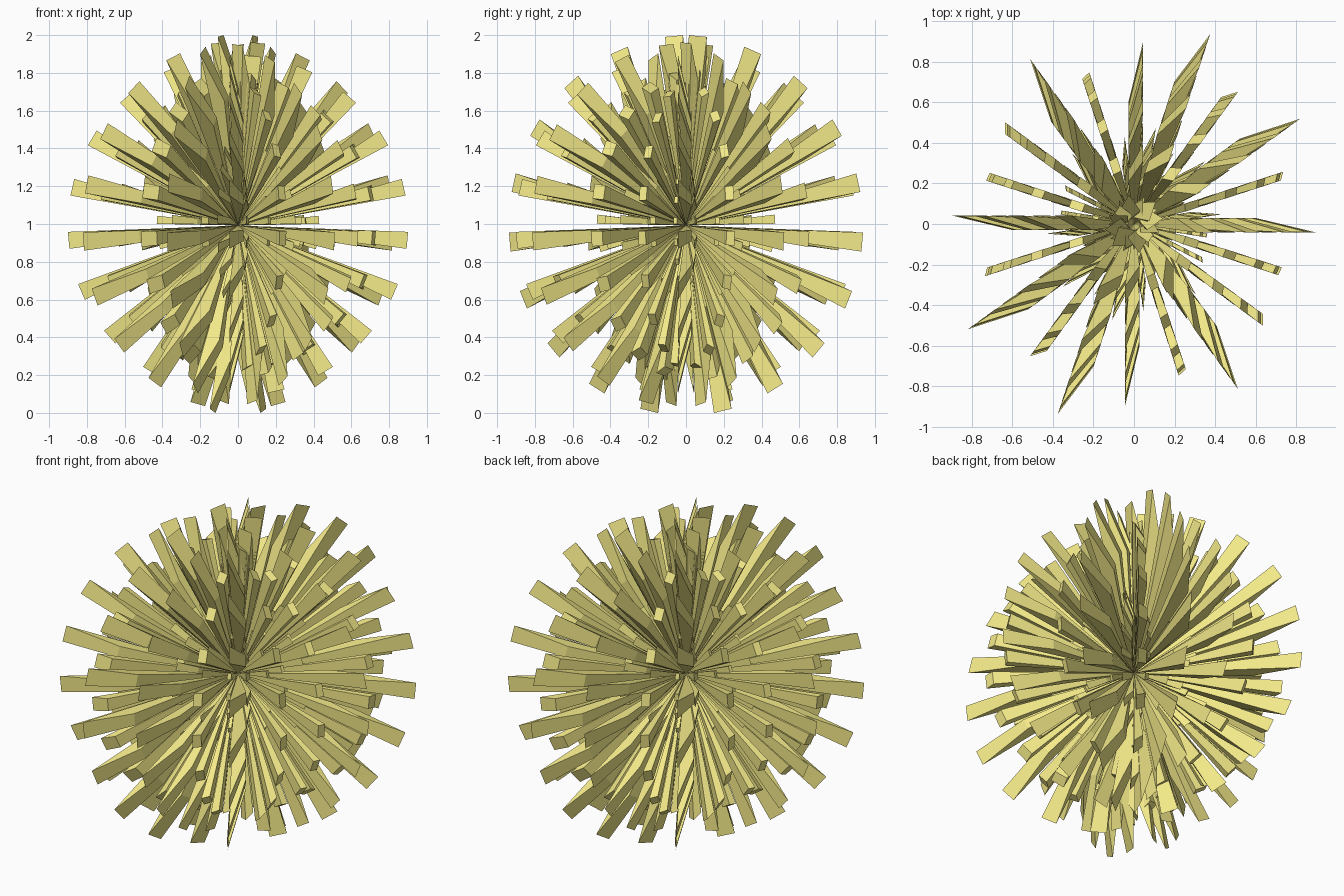
import bpy, bmesh
from math import radians, sin, cos
from mathutils import Vector

if "Cube" in bpy.data.objects:
    bpy.data.objects.remove(bpy.data.objects["Cube"])

mat = bpy.data.materials.new("yellow")
mat.diffuse_color = (0.9, 0.82, 0.25, 1)
mat.use_nodes = True
mat.node_tree.nodes["Principled BSDF"].inputs["Base Color"].default_value = mat.diffuse_color
CENTRE = Vector((0, 0, 0.992))

# per vertical fan: azimuth -> (long R, long offset, short R, short offset)
FANS = {
    90: (0.90, -0.045, 0.60, 0.028),
    72: (1.007, -0.068, 0.73, 0.028),
    54: (0.83, -0.032, 0.76, 0.02),
    36: (0.97, -0.062, 0.67, 0.034),
    18: (0.755, -0.02, 0.78, 0.018),
    0: (0.90, -0.042, 0.60, 0.03),
    -18: (0.755, -0.02, 0.76, 0.022),
    -36: (0.81, -0.032, 0.775, 0.015),
    -54: (0.96, -0.064, 0.65, 0.034),
    -72: (0.78, -0.022, 0.76, 0.022),
}


def ray(bm, az, el, fan, scale):
    """Four-sided ray widening from the centre to a slanted flat end."""
    a, e = radians(az), radians(el)
    d = Vector((cos(a) * cos(e), sin(a) * cos(e), sin(e)))
    side = Vector((-sin(a), cos(a), 0))
    up = d.cross(side)
    r1, o1, r2, o2 = fan
    apex = bm.verts.new(CENTRE)
    end = [bm.verts.new(CENTRE + scale * (d * r + side * o + up * (s * 0.05 * r)))
           for r, o, s in ((r1, o1, -1), (r2, o2, -1), (r2, o2, 1), (r1, o1, 1))]
    bm.faces.new(end)
    for i in range(4):
        bm.faces.new((apex, end[(i + 1) % 4], end[i]))


def burst(name, scale, az_shift, el_start):
    bm = bmesh.new()
    for az, fan in FANS.items():
        for half in (0, 180):
            for k in range(10):
                ray(bm, az + half + az_shift, el_start + 18 * k, fan, scale)
    bmesh.ops.recalc_face_normals(bm, faces=bm.faces)
    me = bpy.data.meshes.new(name)
    bm.to_mesh(me)
    bm.free()
    me.materials.append(mat)
    ob = bpy.data.objects.new(name, me)
    bpy.context.collection.objects.link(ob)


burst("outer_rays", 1.0, 0, -77)    # long rays
burst("inner_rays", 0.48, 9, -86)   # short rays filling the gaps
